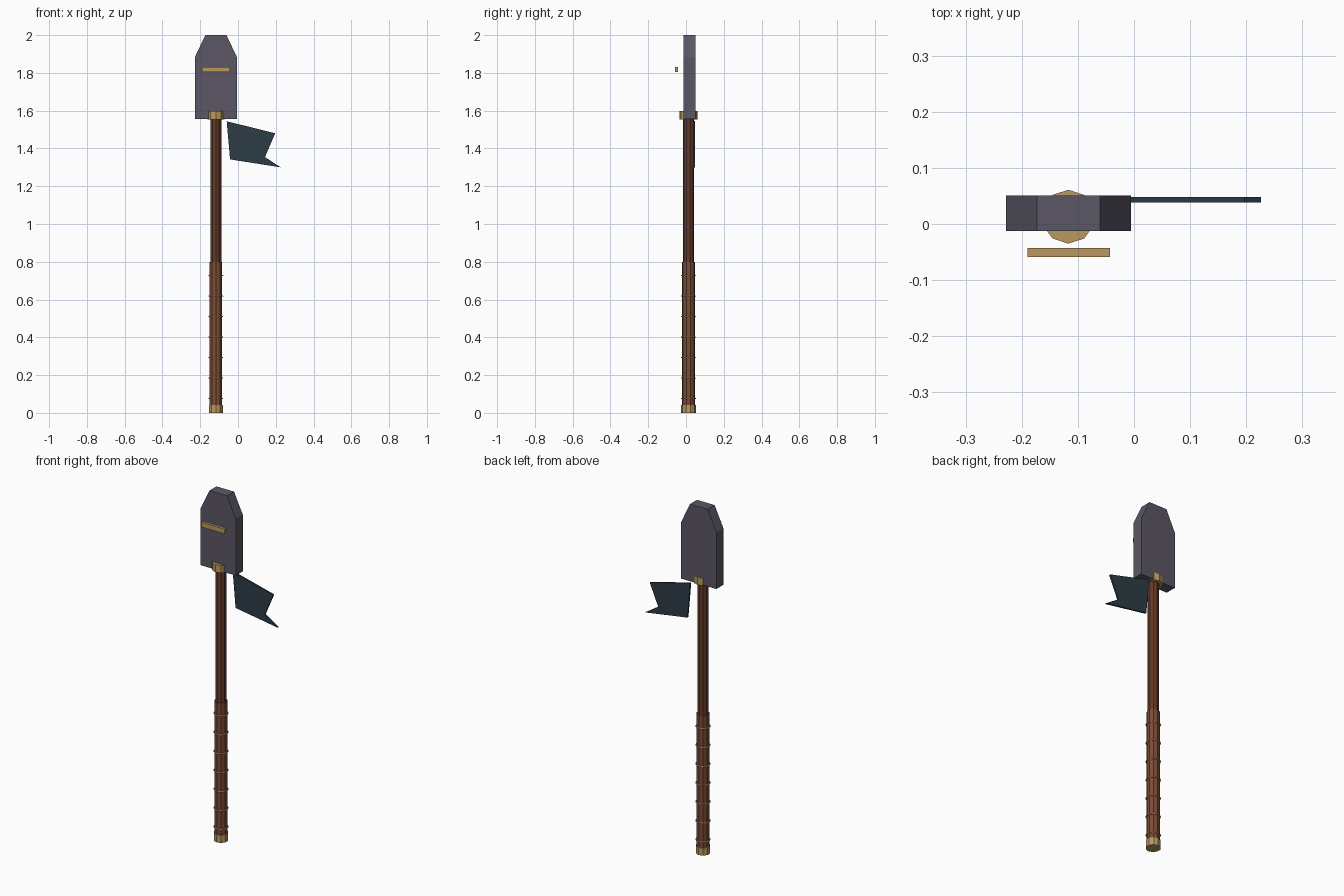
import bpy, bmesh

cube = bpy.data.objects.get("Cube")
if cube:
    bpy.data.objects.remove(cube, do_unlink=True)

CX, CY = -0.117, 0.013   # axis of the shaft


def material(name, rgb):
    m = bpy.data.materials.new(name)
    m.use_nodes = True
    colour = (*rgb, 1.0)
    m.diffuse_color = colour
    m.node_tree.nodes["Principled BSDF"].inputs["Base Color"].default_value = colour
    return m


steel = material("dark_steel", (0.105, 0.095, 0.13))
brass = material("brass", (0.48, 0.315, 0.115))
wood = material("dark_wood", (0.13, 0.045, 0.024))
leather = material("grip_leather", (0.2, 0.07, 0.036))
cloth = material("blue_cloth", (0.026, 0.045, 0.062))


def rod(name, radius, z0, z1, mat, sides=10):
    bpy.ops.mesh.primitive_cylinder_add(vertices=sides, radius=radius, depth=z1 - z0,
                                        location=(CX, CY, (z0 + z1) / 2))
    ob = bpy.context.object
    ob.name = name
    ob.data.materials.append(mat)
    return ob


def plate(name, outline, y0, y1, mat):
    """Extrude an x-z outline from y0 to y1."""
    bm = bmesh.new()
    face = bm.faces.new([bm.verts.new((x, y0, z)) for x, z in outline])
    ext = bmesh.ops.extrude_face_region(bm, geom=[face])
    for v in ext["geom"]:
        if isinstance(v, bmesh.types.BMVert):
            v.co.y = y1
    bmesh.ops.recalc_face_normals(bm, faces=bm.faces)
    mesh = bpy.data.meshes.new(name)
    bm.to_mesh(mesh)
    bm.free()
    mesh.materials.append(mat)
    ob = bpy.data.objects.new(name, mesh)
    bpy.context.collection.objects.link(ob)
    return ob


# Handle: shaft, wrapped grip, pommel and collar
rod("shaft", 0.030, 0.02, 1.58, wood)
rod("grip", 0.035, 0.03, 0.80, leather)
rod("pommel", 0.039, 0.0, 0.043, brass)
rod("collar", 0.048, 1.554, 1.597, brass)

# Thin rings around the grip
for i in range(7):
    bpy.ops.mesh.primitive_torus_add(major_segments=16, minor_segments=6,
                                     major_radius=0.0355, minor_radius=0.004,
                                     location=(CX, CY, 0.076 + i * 0.1085))
    ring = bpy.context.object
    ring.name = f"grip_ring_{i + 1}"
    ring.data.materials.append(brass)

# Head: flat blade with clipped shoulders, and the bar in front of it
half = [(0.1115, 1.557), (0.1115, 1.883), (0.056, 2.0)]
outline = [(CX + x, z) for x, z in half] + [(CX - x, z) for x, z in reversed(half)]
plate("blade", outline, -0.0125, 0.051, steel)
plate("blade_bar", [(-0.19, 1.804), (-0.043, 1.804), (-0.043, 1.831), (-0.19, 1.831)],
      -0.059, -0.043, brass)

# Swallow-tailed pennant
plate("pennant", [(-0.06, 1.544), (0.197, 1.48), (0.143, 1.354), (0.226, 1.30),
                  (-0.042, 1.342)], 0.038, 0.048, cloth)
